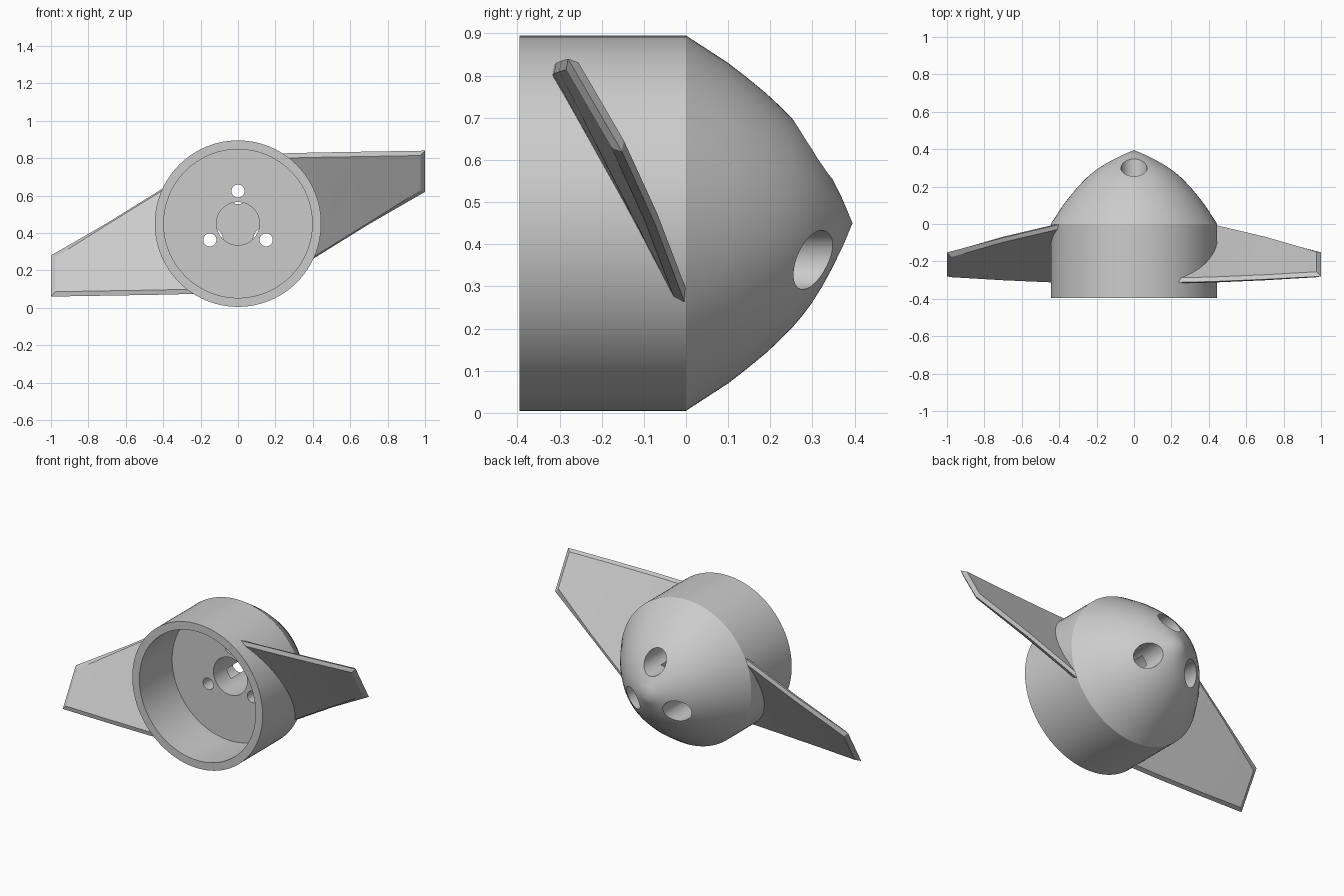
import bpy, bmesh
from math import pi, sin, cos, radians
from mathutils import Vector, Matrix

if "Cube" in bpy.data.objects:
    bpy.data.objects.remove(bpy.data.objects["Cube"])

AXIS_Z = 0.45

grey = bpy.data.materials.new("light grey")
grey.use_nodes = True
GREY = (0.6, 0.6, 0.6, 1)
grey.diffuse_color = GREY
grey.node_tree.nodes["Principled BSDF"].inputs["Base Color"].default_value = GREY


def make_object(name, bm):
    bmesh.ops.recalc_face_normals(bm, faces=bm.faces)
    mesh = bpy.data.meshes.new(name)
    bm.to_mesh(mesh)
    bm.free()
    mesh.materials.append(grey)
    obj = bpy.data.objects.new(name, mesh)
    bpy.context.collection.objects.link(obj)
    return obj


def lathe(name, profile, steps, x=0, z=AXIS_Z):
    """Turn (radius, y) points around an axis parallel to y."""
    bm = bmesh.new()
    verts = [bm.verts.new((r, y, 0)) for r, y in profile]
    edges = [bm.edges.new(pair) for pair in zip(verts, verts[1:])]
    bmesh.ops.spin(bm, geom=verts + edges, cent=(0, 0, 0), axis=(0, 1, 0),
                   angle=2 * pi, steps=steps)
    bmesh.ops.remove_doubles(bm, verts=bm.verts, dist=1e-4)
    bmesh.ops.translate(bm, verts=bm.verts, vec=(x, 0, z))
    return make_object(name, bm)


def cut(obj, cutter):
    mod = obj.modifiers.new("cut", "BOOLEAN")
    mod.operation = "DIFFERENCE"
    mod.solver = "EXACT"
    mod.object = cutter
    bpy.context.view_layer.objects.active = obj
    bpy.ops.object.modifier_apply(modifier=mod.name)
    bpy.data.objects.remove(cutter)


def smooth(obj, angle):
    bpy.ops.object.select_all(action="DESELECT")
    obj.select_set(True)
    bpy.context.view_layer.objects.active = obj
    bpy.ops.object.shade_smooth_by_angle(angle=radians(angle))


# Hub: pointed nose, open cup and central blind bore in one turned profile
nose = [(0, .395), (.055, .372), (.11, .345), (.152, .322), (.19, .298),
        (.222, .274), (.25, .25), (.28, .22), (.308, .19), (.345, .145), (.38, .1)]
cup = [(.445, 0), (.445, -.395), (.397, -.395), (.397, -.075)]
bore = [(.115, -.075), (.115, .2), (0, .2)]
hub = lathe("hub", nose + cup + bore, 96)

# Three counterbored screw holes
screw = [(0, -.2), (.035, -.2), (.035, .05), (.07, .05), (.07, .6), (0, .6)]
for i in range(3):
    a = pi / 2 + i * 2 * pi / 3
    cut(hub, lathe("screw_cutter", screw, 40, .174 * cos(a), AXIS_Z + .174 * sin(a)))
smooth(hub, 28)

# Blade stations: x, leading edge (y, z), trailing edge (y, z)
STATIONS = [(.1, (-.315, .822), (.07, .08)),
            (.41, (-.308, .83), (-.005, .267)),
            (.7, (-.296, .835), (-.073, .447)),
            (1, (-.28, .84), (-.152, .62))]
HALF, INSET = .017, .02


def blade_ring(x, lead, trail, tip):
    """Six-sided section with edges chamfered on both sides."""
    le, te = Vector((x, *lead)), Vector((x, *trail))
    chord = (te - le).normalized()
    out = chord.cross(Vector((1, 0, 0))) * HALF
    back = Vector((-.025 if tip else 0, 0, 0))
    inner_le, inner_te = le + chord * INSET + back, te - chord * INSET + back
    return [le, inner_le + out, inner_te + out, te, inner_te - out, inner_le - out]


def make_blade(name, turn):
    bm = bmesh.new()
    rings = [[bm.verts.new(p) for p in blade_ring(*s, s is STATIONS[-1])]
             for s in STATIONS]
    for a, b in zip(rings, rings[1:]):
        for i in range(6):
            j = (i + 1) % 6
            bm.faces.new((a[i], a[j], b[j], b[i]))
    for ring in (rings[0], rings[-1]):
        bm.faces.new(ring[:4])
        bm.faces.new(ring[3:] + ring[:1])
    # Trim the root to the hub wall, then turn about the hub axis
    blade = make_object(name, bm)
    cut(blade, lathe("root_cutter", [(0, -.6), (.425, -.6), (.425, .6), (0, .6)], 96))
    centre = Matrix.Translation((0, 0, AXIS_Z))
    blade.data.transform(centre @ Matrix.Rotation(turn, 4, "Y") @ centre.inverted())
    smooth(blade, 15)


make_blade("left_blade", 0)
make_blade("right_blade", pi)
